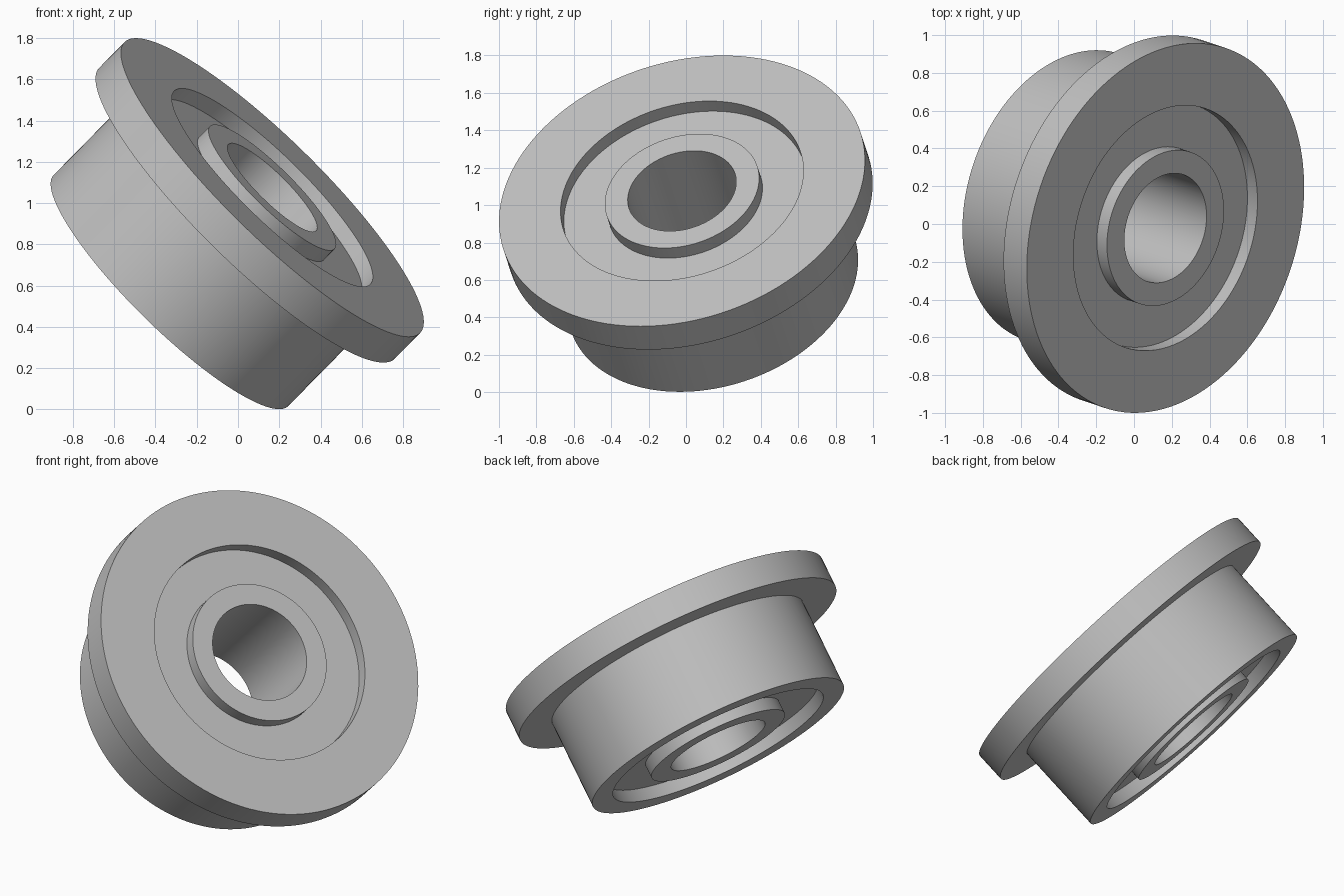
import bpy
import bmesh
import math
from mathutils import Matrix, Vector

cube = bpy.data.objects.get("Cube")
if cube:
    bpy.data.objects.remove(cube, do_unlink=True)

# Main dimensions, measured along and around the tilted axis
AXIS = Vector((0.683, -0.229, 0.694)).normalized()
FACE_CENTRE = Vector((0.1665, -0.0215, 1.076))
FLANGE_R, FLANGE_T = 1.005, 0.18
BODY_R, LENGTH = 0.798, 0.72
RECESS_R, RECESS_D = 0.667, 0.078
HUB_R, BORE_R = 0.424, 0.298
SEGMENTS = 128

steel = bpy.data.materials.new("steel grey")
steel.use_nodes = True
grey = (0.53, 0.53, 0.53, 1)
steel.diffuse_color = grey
steel.node_tree.nodes["Principled BSDF"].inputs["Base Color"].default_value = grey


def lathe(name, profile):
    """Revolve a closed (radius, height) outline, then tilt it into place."""
    bm = bmesh.new()
    verts = [bm.verts.new((r, 0, h)) for r, h in profile]
    edges = [bm.edges.new((a, b)) for a, b in zip(verts, verts[1:] + verts[:1])]
    bmesh.ops.spin(bm, geom=verts + edges, cent=(0, 0, 0), axis=(0, 0, 1),
                   angle=math.tau, steps=SEGMENTS, use_duplicate=False)
    bmesh.ops.remove_doubles(bm, verts=bm.verts, dist=1e-4)
    bmesh.ops.recalc_face_normals(bm, faces=bm.faces)
    tilt = AXIS.to_track_quat('Z', 'Y').to_matrix().to_4x4()
    bm.transform(Matrix.Translation(FACE_CENTRE) @ tilt)
    mesh = bpy.data.meshes.new(name)
    bm.to_mesh(mesh)
    bm.free()
    mesh.materials.append(steel)
    obj = bpy.data.objects.new(name, mesh)
    bpy.context.collection.objects.link(obj)
    bpy.ops.object.select_all(action='DESELECT')
    obj.select_set(True)
    bpy.context.view_layer.objects.active = obj
    bpy.ops.object.shade_smooth_by_angle(angle=math.radians(30))
    return obj


# Flanged ring with a recess on both faces, a raised hub and a through bore
lathe("flanged_bearing", [
    (FLANGE_R, 0), (FLANGE_R, -FLANGE_T), (BODY_R, -FLANGE_T), (BODY_R, -LENGTH),
    (RECESS_R, -LENGTH), (RECESS_R, RECESS_D - LENGTH),
    (HUB_R, RECESS_D - LENGTH), (HUB_R, -LENGTH),
    (BORE_R, -LENGTH), (BORE_R, 0),
    (HUB_R, 0), (HUB_R, -RECESS_D), (RECESS_R, -RECESS_D), (RECESS_R, 0),
])
